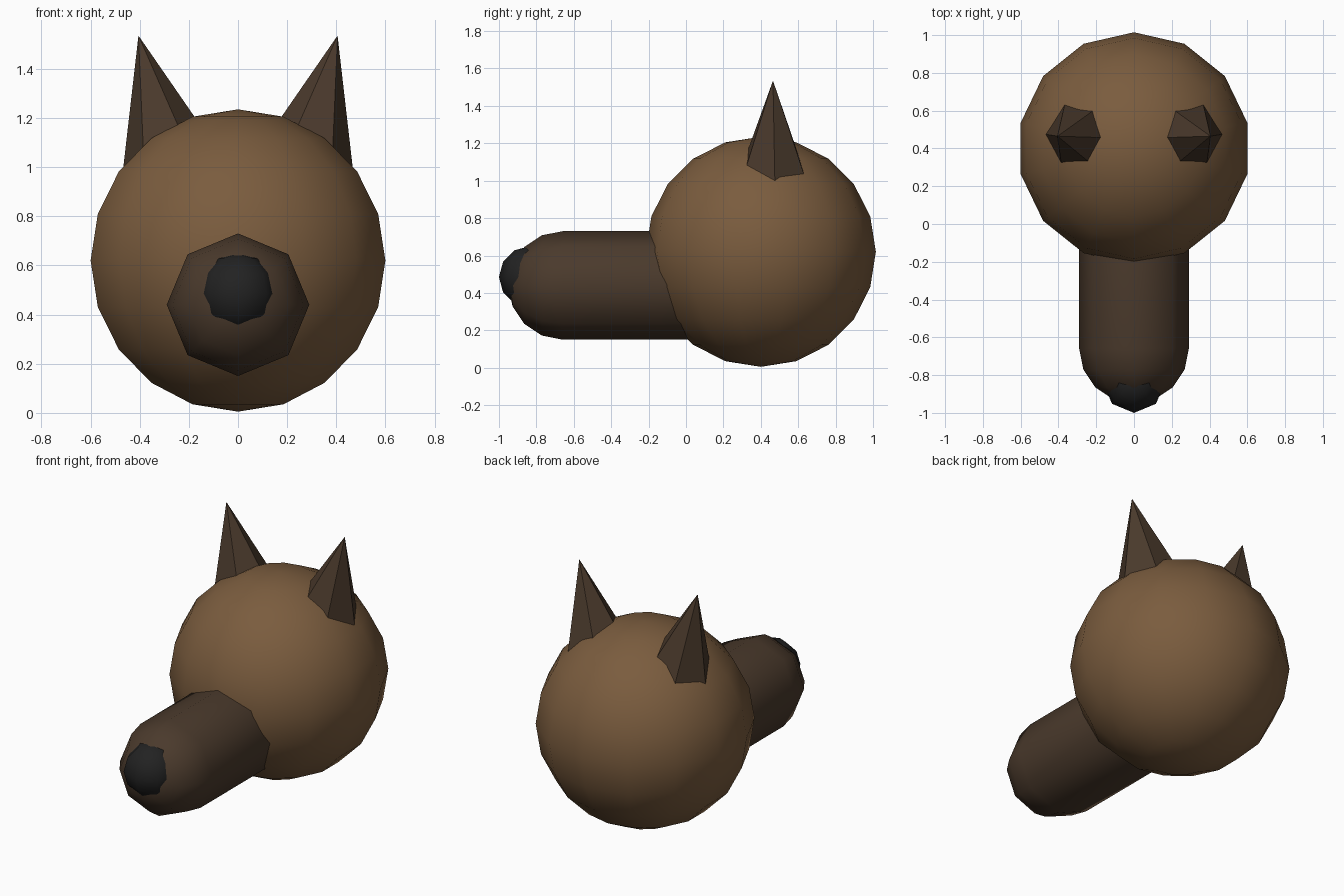
import bpy, bmesh, math
from mathutils import Matrix, Vector

cube = bpy.data.objects.get("Cube")
if cube:
    bpy.data.objects.remove(cube)


def material(name, colour):
    mat = bpy.data.materials.new(name)
    mat.use_nodes = True
    rgba = (*colour, 1)
    mat.diffuse_color = rgba
    mat.node_tree.nodes["Principled BSDF"].inputs["Base Color"].default_value = rgba
    return mat


brown = material("warm brown", (0.195, 0.107, 0.048))
dark_brown = material("dark brown", (0.069, 0.042, 0.025))
black = material("soft black", (0.016, 0.016, 0.016))


def finish(name, bm, mat, smooth=True):
    bmesh.ops.recalc_face_normals(bm, faces=bm.faces)
    for face in bm.faces:
        face.smooth = smooth
    mesh = bpy.data.meshes.new(name)
    bm.to_mesh(mesh)
    bm.free()
    mesh.materials.append(mat)
    obj = bpy.data.objects.new(name, mesh)
    bpy.context.collection.objects.link(obj)
    return obj


def ball(name, centre, radius, segments, rings, mat):
    bm = bmesh.new()
    bmesh.ops.create_uvsphere(bm, u_segments=segments, v_segments=rings, radius=radius)
    finish(name, bm, mat).location = centre


def capsule(name, centre, radius, length, sides, cap_steps, mat):
    # spin a rounded-end profile around the y axis
    bm = bmesh.new()
    profile = []
    for end in (-1, 1):
        steps = range(cap_steps, -1, -1) if end < 0 else range(cap_steps + 1)
        for i in steps:
            a = math.pi / 2 * i / cap_steps
            y = end * (length / 2 + radius * math.sin(a))
            profile.append(bm.verts.new((0, y, radius * math.cos(a))))
    edges = [bm.edges.new(pair) for pair in zip(profile, profile[1:])]
    bmesh.ops.spin(bm, geom=profile + edges, cent=(0, 0, 0), axis=(0, 1, 0),
                   angle=math.tau, steps=sides)
    bmesh.ops.remove_doubles(bm, verts=bm.verts, dist=0.0001)
    finish(name, bm, mat).location = centre


def ear(name, side):
    # six-sided spike leaning outward, its base sunk in the head
    height = 0.55
    bm = bmesh.new()
    bmesh.ops.create_cone(bm, cap_ends=True, segments=6, radius1=0.207,
                          radius2=0, depth=height)
    bmesh.ops.remove_doubles(bm, verts=bm.verts, dist=0.0001)
    tip = Vector((0.405, 0.465, 1.535))
    place = (Matrix.Translation(tip)
             @ Matrix.Rotation(0.245, 4, 'Y')
             @ Matrix.Rotation(math.radians(33), 4, 'Z')
             @ Matrix.Translation((0, 0, -height / 2)))
    bm.transform(Matrix.Scale(side, 4, (1, 0, 0)) @ place)
    finish(name, bm, dark_brown, smooth=False)


ball("head", (0, 0.4, 0.62), 0.615, 14, 10, brown)
capsule("muzzle", (0, -0.275, 0.44), 0.29, 0.77, 8, 4, dark_brown)
ball("nose", (0, -0.835, 0.485), 0.165, 8, 6, black)
ear("left_ear", 1)
ear("right_ear", -1)
